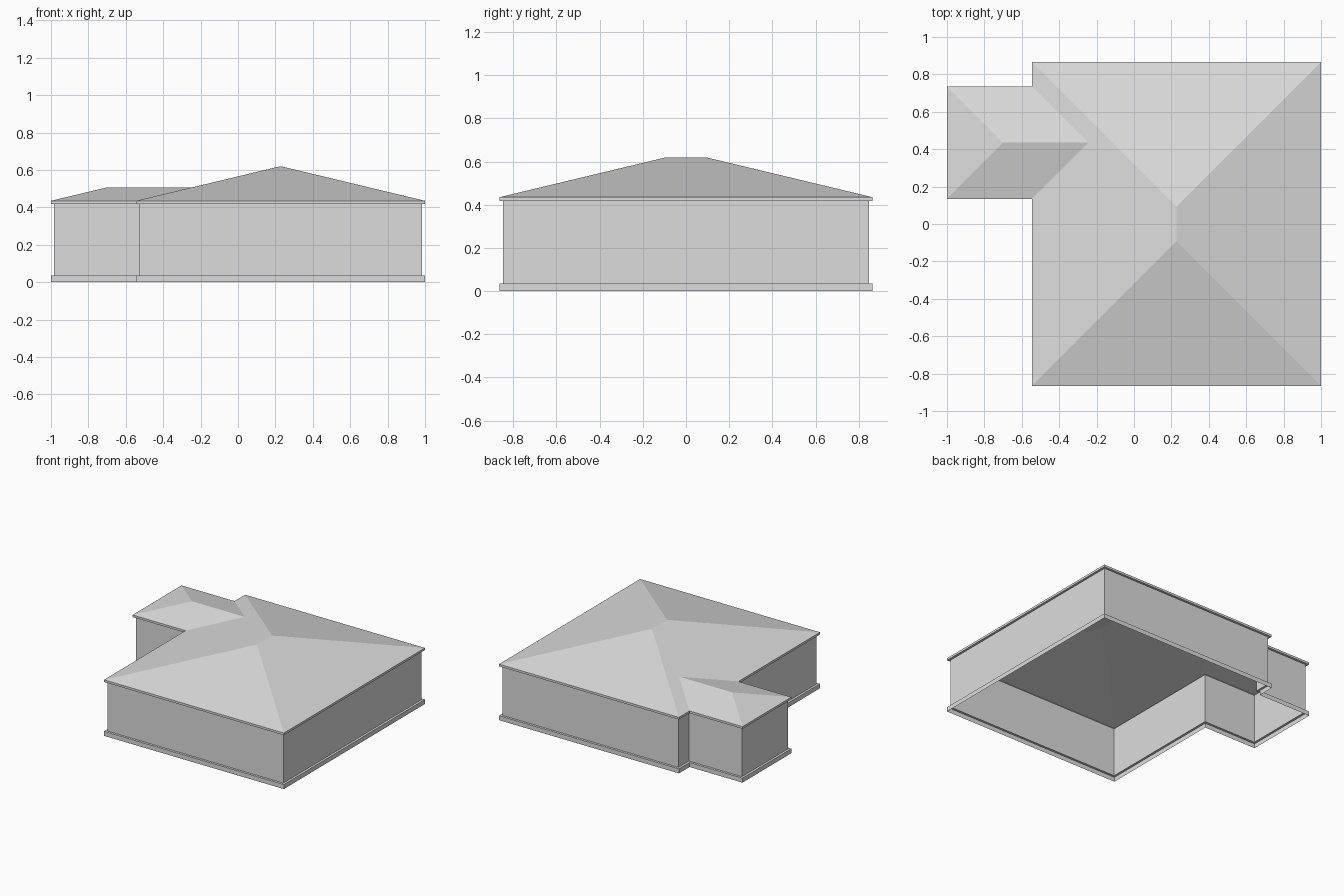
import bpy
from mathutils import Vector

cube = bpy.data.objects.get("Cube")
if cube:
    bpy.data.objects.remove(cube, do_unlink=True)

grey = bpy.data.materials.new("plain_grey")
grey.use_nodes = True
grey.diffuse_color = (0.72, 0.72, 0.72, 1)
grey.node_tree.nodes["Principled BSDF"].inputs["Base Color"].default_value = grey.diffuse_color

# Main dimensions
LEFT, RIGHT, DEEP = -0.545, 1.0, 0.865       # main block eaves
WING_X, WING_F, WING_B = -1.0, 0.135, 0.735  # wing eaves
BAND, SOFFIT, EAVE = 0.035, 0.418, 0.435     # heights
INSET = 0.0175                               # walls set back from eaves
RIDGE = 0.62

# L-shaped footprint, counter-clockwise
outline = [(RIGHT, -DEEP), (RIGHT, DEEP), (LEFT, DEEP), (LEFT, WING_B),
           (WING_X, WING_B), (WING_X, WING_F), (LEFT, WING_F), (LEFT, -DEEP)]


def make(name, verts, faces):
    mesh = bpy.data.meshes.new(name)
    mesh.from_pydata(verts, [], faces)
    mesh.materials.append(grey)
    obj = bpy.data.objects.new(name, mesh)
    bpy.context.collection.objects.link(obj)
    return obj


def inset(points, d):
    """Move every right-angled corner inwards by d along both sides."""
    result = []
    n = len(points)
    for i in range(n):
        p = Vector(points[i])
        a = (p - Vector(points[i - 1])).normalized()
        b = (Vector(points[(i + 1) % n]) - p).normalized()
        result.append(p + d * (Vector((-a.y, a.x)) + Vector((-b.y, b.x))))
    return result


def sweep(name, profile):
    """Run an open (inset, height) profile round the footprint."""
    n = len(outline)
    verts = [(p[0], p[1], z) for d, z in profile for p in inset(outline, d)]
    faces = [(r * n + i, r * n + (i + 1) % n, (r + 1) * n + (i + 1) % n, (r + 1) * n + i)
             for r in range(len(profile) - 1) for i in range(n)]
    return make(name, verts, faces)


# Open-bottomed base trim, walls and eaves
sweep("base_trim", [(0, 0), (0, BAND), (INSET, BAND)])
sweep("walls", [(INSET, BAND), (INSET, SOFFIT)])
sweep("eaves", [(INSET, SOFFIT), (0, SOFFIT), (0, EAVE)])

# Main hip roof and wing hip roof, meeting along two valleys
half = (RIGHT - LEFT) / 2
mid_x = (LEFT + RIGHT) / 2
wing_half = (WING_B - WING_F) / 2
wing_y = (WING_F + WING_B) / 2
wing_ridge = EAVE + (RIDGE - EAVE) * wing_half / half

roof_verts = [(x, y, EAVE) for x, y in outline]
roof_verts += [(mid_x, half - DEEP, RIDGE), (mid_x, DEEP - half, RIDGE),
               (WING_X + wing_half, wing_y, wing_ridge),
               (LEFT + wing_half, wing_y, wing_ridge)]
FRONT, BACK, HIP, VALLEY = range(8, 12)
make("roof", roof_verts, [
    (0, 1, BACK, FRONT),                   # left slope
    (1, 2, BACK),                          # back slope
    (7, 0, FRONT),                         # front slope
    (2, 3, VALLEY, BACK),                  # right slope, behind the wing
    (VALLEY, FRONT, BACK),                 # right slope, at the ridge
    (6, 7, FRONT, VALLEY),                 # right slope, before the wing
    (3, 4, HIP, VALLEY),                   # wing back slope
    (4, 5, HIP),                           # wing end slope
    (5, 6, VALLEY, HIP),                   # wing front slope
])
